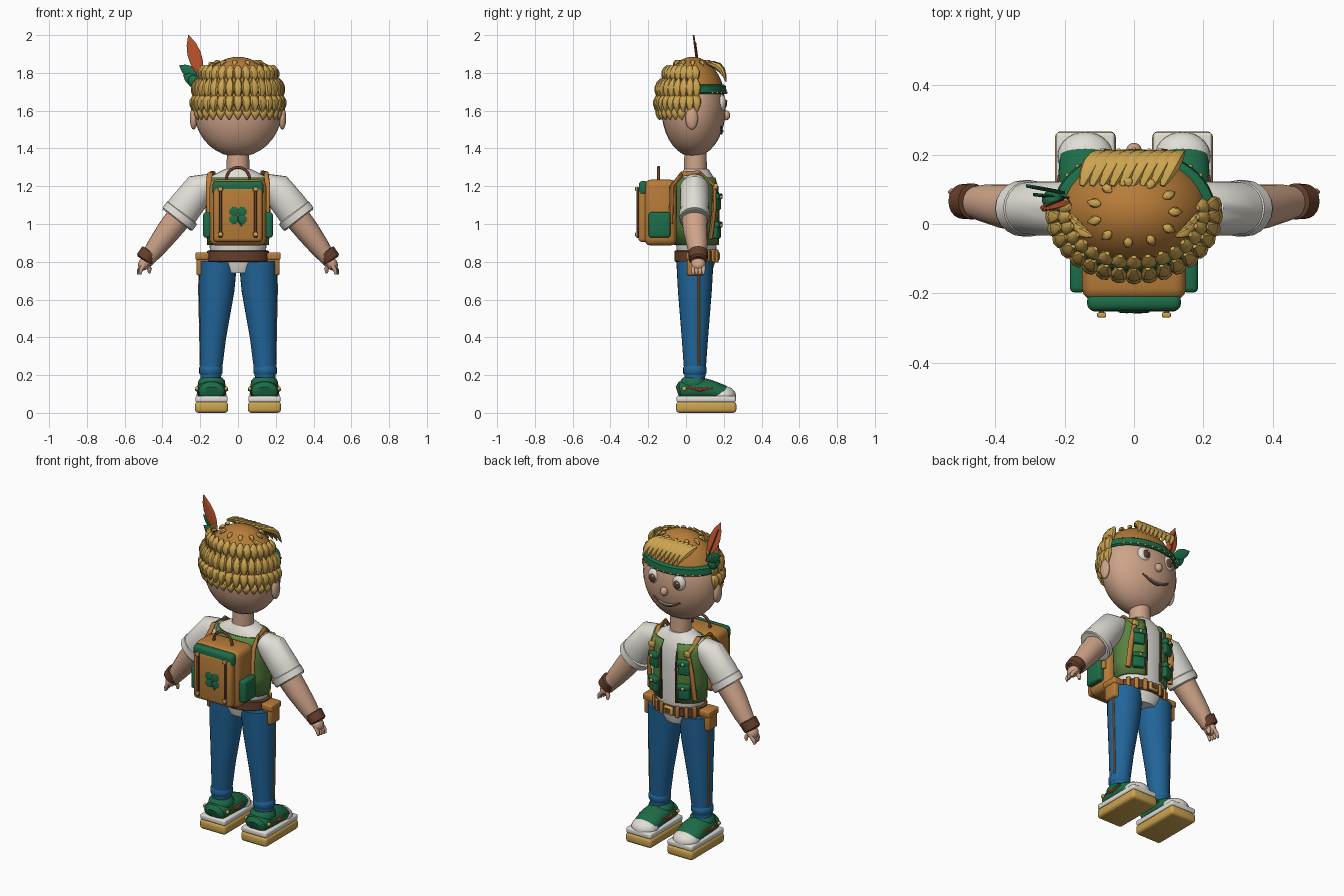
import bpy, bmesh, math
from mathutils import Vector, Matrix

cube = bpy.data.objects.get("Cube")
if cube:
    bpy.data.objects.remove(cube, do_unlink=True)


def material(name, r, g, b):
    m = bpy.data.materials.new(name)
    m.use_nodes = True
    m.diffuse_color = (r, g, b, 1)
    m.node_tree.nodes["Principled BSDF"].inputs["Base Color"].default_value = (r, g, b, 1)
    return m


skin = material("skin", 0.62, 0.37, 0.25)
leather = material("tan leather", 0.47, 0.2, 0.04)
gold = material("golden", 0.6, 0.37, 0.08)
green = material("deep green", 0.012, 0.15, 0.065)
olive = material("olive green", 0.1, 0.22, 0.05)
white = material("off white", 0.75, 0.73, 0.67)
blue = material("denim blue", 0.015, 0.13, 0.32)
brown = material("dark brown", 0.13, 0.05, 0.025)
red = material("orange red", 0.58, 0.1, 0.03)


def finish(name, bm, mat):
    bmesh.ops.recalc_face_normals(bm, faces=bm.faces[:])
    me = bpy.data.meshes.new(name)
    bm.to_mesh(me)
    bm.free()
    me.materials.append(mat)
    me.shade_smooth()
    me.set_sharp_from_angle(angle=math.radians(40))
    ob = bpy.data.objects.new(name, me)
    bpy.context.collection.objects.link(ob)
    return ob


def add_tube(bm, pts, radii, ref=(0, 1, 0), n=20, arc=None):
    """Loft elliptical rings along a path; arc=(start, end) leaves it open."""
    pts, ref, rings = [Vector(p) for p in pts], Vector(ref), []
    for i, p in enumerate(pts):
        t = (pts[min(i + 1, len(pts) - 1)] - pts[max(i - 1, 0)]).normalized()
        u = t.cross(ref).normalized()
        v = t.cross(u)
        r = radii[i] if isinstance(radii, list) else radii
        a, b = r if isinstance(r, tuple) else (r, r)
        lo, hi = arc or (0, math.tau)
        ang = [lo + (hi - lo) * k / (n - 1 if arc else n) for k in range(n)]
        rings.append([bm.verts.new(p + u * a * math.cos(w) + v * b * math.sin(w)) for w in ang])
    for lower, upper in zip(rings, rings[1:]):
        for k in range(n - 1 if arc else n):
            j = (k + 1) % n
            bm.faces.new((lower[k], lower[j], upper[j], upper[k]))
    if not arc:
        bm.faces.new(rings[0])
        bm.faces.new(rings[-1])


def tube(name, mat, pts, radii, ref=(0, 1, 0), n=20, arc=None):
    bm = bmesh.new()
    add_tube(bm, pts, radii, ref, n, arc)
    return finish(name, bm, mat)


def stack(name, mat, y, rows, n=32, arc=None):
    """Upright loft from rows of (height, x radius, y radius)."""
    return tube(name, mat, [(0, y, z) for z, a, b in rows], [(a, b) for z, a, b in rows], n=n, arc=arc)


def ball(name, mat, c, r, rot=0):
    bm = bmesh.new()
    m = Matrix.Translation(c) @ Matrix.Rotation(rot, 4, 'Y') @ Matrix.Diagonal((*r, 1))
    bmesh.ops.create_uvsphere(bm, u_segments=28, v_segments=18, radius=1, matrix=m)
    return finish(name, bm, mat)


def box(name, mat, c, size, bevel=0.008, rot=0):
    bm = bmesh.new()
    bmesh.ops.create_cube(bm, size=1, matrix=Matrix.Diagonal((*size, 1)))
    bmesh.ops.bevel(bm, geom=bm.edges[:], offset=bevel, segments=3, affect='EDGES', profile=0.5)
    bmesh.ops.transform(bm, matrix=Matrix.Translation(c) @ Matrix.Rotation(rot, 4, 'Z'), verts=bm.verts[:])
    return finish(name, bm, mat)


# head, neck and face
HC, HR = Vector((0, 0.04, 1.61)), Vector((0.235, 0.17, 0.255))


def face(x, z):
    return HC.y + HR.y * math.sqrt(1 - (x / HR.x) ** 2 - ((z - HC.z) / HR.z) ** 2)


ball("head", skin, HC, HR)
stack("neck", skin, 0.05, [(1.25, 0.062, 0.062), (1.4, 0.058, 0.058)])
ball("nose", skin, (0, 0.212, 1.575), (0.022, 0.022, 0.026))
for s in (-1, 1):
    side = "left" if s > 0 else "right"
    ball(side + "_ear", skin, (s * 0.235, 0.03, 1.56), (0.02, 0.033, 0.06))
    ex, ez = s * 0.083, 1.64
    ey = face(ex, ez)
    ball(side + "_eye", white, (ex, ey - 0.015, ez), (0.042, 0.03, 0.047))
    ball(side + "_iris", brown, (ex, ey + 0.005, ez - 0.003), (0.025, 0.014, 0.028))
    ball(side + "_eye_glint", white, (ex - 0.008, ey + 0.017, ez + 0.01), (0.006, 0.004, 0.006))
smile = [(k * 0.015, 1.485 + 0.0009 * k * k) for k in range(-6, 7)]
tube("mouth", brown, [(x, face(x, z), z) for x, z in smile], [(0.006, 0.012 - abs(k - 6) * 0.0012) for k in range(13)], (0, 0, 1), 10)
tube("teeth", white, [(x, face(x, z) + 0.005, z + 0.004) for x, z in smile[3:10]], 0.005, (0, 0, 1), 8)

# hair cap, trimmed along a sloping hairline
bm = bmesh.new()
bmesh.ops.create_uvsphere(bm, u_segments=40, v_segments=24, radius=1,
                          matrix=Matrix.Translation((0, 0.035, 1.62)) @ Matrix.Diagonal((0.228, 0.178, 0.265, 1)))
bmesh.ops.bisect_plane(bm, geom=bm.verts[:] + bm.edges[:] + bm.faces[:], plane_co=(0, 0.19, 1.74),
                       plane_no=(0, -0.14, 0.33), clear_inner=True)
finish("hair_cap", bm, leather)

# rows of overlapping hair locks
TAPER = (0.3, 0.8, 1, 0.85, 0.5, 0.08)


def add_lock(bm, a, b, out, w, bulge=0.012):
    a, b, out = Vector(a), Vector(b), Vector(out).normalized()
    pts = [a.lerp(b, k / 5) + out * bulge * math.sin(math.pi * k / 5) for k in range(6)]
    add_tube(bm, pts, [(w * t, w * 0.75 * t) for t in TAPER], out, 8)


bm = bmesh.new()
rows = [(1.84, 1.74, 0.185, 0.125, 17), (1.77, 1.65, 0.215, 0.16, 19), (1.69, 1.585, 0.222, 0.168, 19), (1.62, 1.55, 0.21, 0.155, 13)]
for r, (top, low, rx, ry, count) in enumerate(rows):
    spread = math.radians(72 if r == 3 else 98)
    for k in range(count):
        a = -math.pi / 2 + spread * (2 * k / (count - 1) - 1)
        c, d = math.cos(a), math.sin(a)
        add_lock(bm, (rx * c, 0.03 + ry * d, top), ((rx + 0.012) * c, 0.03 + (ry + 0.015) * d, low), (c, d, 0.2), 0.025)
finish("back_hair_locks", bm, gold)

# swept fringe, crown tufts and side tufts
bm = bmesh.new()
for k in range(9):
    x = -0.12 + 0.029 * k
    drop = 0.25 * x * x
    add_lock(bm, (x - 0.03, 0.11, 1.855 - drop), (x + 0.035, 0.212, 1.755 - drop), (0, 0.7, 0.7), 0.027, 0.03)
for k in range(11):
    a = math.tau * k / 11
    c, d = math.cos(a), math.sin(a)
    add_lock(bm, (0.1 * c, 0.035 + 0.075 * d, 1.862), (0.14 * c, 0.035 + 0.105 * d, 1.838), (c, d, 2), 0.014, 0.006)
for s in (-1, 1):
    for k in range(4):
        add_lock(bm, (s * (0.12 + 0.014 * k), -0.035 + 0.015 * k, 1.85 - 0.012 * k),
                 (s * (0.17 + 0.014 * k), -0.01 + 0.016 * k, 1.80 - 0.015 * k), (s, 0, 1), 0.014)
finish("fringe_and_tufts", bm, gold)

# headband, knot and feathers
stack("headband", green, 0.04, [(1.687, 0.225, 0.168), (1.695, 0.234, 0.176), (1.73, 0.23, 0.171), (1.738, 0.217, 0.16)], n=48)
for k in range(11):
    a = math.radians(35 + 11 * k)
    ball("headband_bead", gold, (0.233 * math.cos(a), 0.04 + 0.174 * math.sin(a), 1.696), (0.007, 0.007, 0.007))
ball("headband_knot", green, (-0.235, 0.07, 1.755), (0.03, 0.028, 0.035))
LEAF = [0.1, 0.6, 0.95, 1, 0.7, 0.05]


def leaf(name, mat, a, b, w):
    a, b = Vector(a), Vector(b)
    tube(name, mat, [a.lerp(b, k / 5) for k in range(6)], [(w * t, 0.005) for t in LEAF], n=10)


leaf("red_feather", red, (-0.19, 0.07, 1.76), (-0.262, 0.04, 2.0), 0.036)
leaf("green_feather_upper", green, (-0.2, 0.09, 1.77), (-0.31, 0.11, 1.84), 0.03)
leaf("green_feather_lower", green, (-0.2, 0.075, 1.74), (-0.29, 0.085, 1.79), 0.03)
tube("feather_quill", brown, [(-0.19, 0.076, 1.76), (-0.255, 0.05, 1.96)], 0.004, n=8)

# torso, vest and belt
stack("shirt", white, 0.055, [(0.74, 0.085, 0.08), (0.8, 0.14, 0.1), (0.9, 0.153, 0.108), (1.1, 0.16, 0.11),
                              (1.2, 0.175, 0.105), (1.25, 0.15, 0.09), (1.29, 0.07, 0.065)])
gap = 0.32
vest = stack("vest", olive, 0.055, [(0.89, 0.158, 0.112), (1.0, 0.162, 0.116), (1.1, 0.167, 0.118), (1.2, 0.175, 0.113), (1.245, 0.158, 0.1)],
             n=40, arc=(-math.pi / 2 + gap, 1.5 * math.pi - gap))
solid = vest.modifiers.new("thickness", 'SOLIDIFY')
solid.thickness = 0.012
solid.offset = 0
stack("belt", brown, 0.052, [(0.8, 0.158, 0.108), (0.805, 0.164, 0.114), (0.855, 0.164, 0.114), (0.86, 0.158, 0.108)])
box("belt_buckle", gold, (0, 0.168, 0.83), (0.06, 0.02, 0.05))
box("buckle_center", brown, (0, 0.176, 0.83), (0.035, 0.01, 0.027), 0.003)
for k in (-3, -2, -1, 1, 2, 3):
    a = math.pi / 2 + 0.33 * k
    box("belt_loop", leather, (0.165 * math.cos(a), 0.052 + 0.115 * math.sin(a), 0.83), (0.024, 0.018, 0.07), 0.005, a - math.pi / 2)

for s in (-1, 1):
    side = "left_" if s > 0 else "right_"

    def part(name):
        return side + name

    # vest pockets and trim
    for z in (0.965, 1.115):
        box(part("vest_pocket"), green, (s * 0.098, 0.155, z), (0.066, 0.045, 0.085), 0.01, -s * 0.35)
        box(part("pocket_flap"), green, (s * 0.099, 0.164, z + 0.032), (0.074, 0.042, 0.03), 0.007, -s * 0.35)
        ball(part("pocket_button"), gold, (s * 0.106, 0.185, z + 0.028), (0.01, 0.008, 0.01))
    tube(part("vest_edging"), brown, [(s * 0.05, 0.168, 0.89), (s * 0.052, 0.173, 1.1), (s * 0.055, 0.165, 1.2)], 0.006, n=8)
    # belt pouch
    box(part("belt_pouch"), leather, (s * 0.188, 0.05, 0.785), (0.065, 0.09, 0.115), 0.012)
    box(part("pouch_flap"), leather, (s * 0.19, 0.05, 0.83), (0.072, 0.1, 0.04), 0.01)
    # sleeve, arm, wristband and hand
    tube(part("sleeve"), white, [(s * x, 0.045, z) for x, z in ((0.14, 1.22), (0.2, 1.19), (0.28, 1.09), (0.325, 1.025))],
         [(0.05, 0.06), (0.085, 0.078), (0.09, 0.078), (0.092, 0.075)])
    tube(part("sleeve_cuff"), white, [(s * x, 0.045, z) for x, z in ((0.293, 1.062), (0.297, 1.057), (0.32, 1.027), (0.324, 1.022))],
         [(0.09, 0.075), (0.1, 0.081), (0.1, 0.081), (0.09, 0.075)])
    tube(part("arm"), skin, [(s * x, y, z) for x, y, z in ((0.3, 0.045, 1.05), (0.37, 0.05, 0.96), (0.43, 0.06, 0.88), (0.49, 0.065, 0.8))],
         [0.07, 0.064, 0.054, 0.038])
    tube(part("wristband"), brown, [(s * x, 0.065, z) for x, z in ((0.461, 0.857), (0.464, 0.852), (0.494, 0.812), (0.497, 0.807))],
         [0.04, 0.052, 0.05, 0.04])
    ball(part("palm"), skin, (s * 0.497, 0.065, 0.79), (0.03, 0.038, 0.038), s * -0.5)
    for k in range(4):
        y = 0.038 + 0.018 * k
        tube(part("finger"), skin, [(s * 0.497, y, 0.785), (s * (0.515 + 0.003 * k), y, 0.755), (s * (0.518 + 0.004 * k), y, 0.733)],
             [0.012, 0.011, 0.006], n=10)
    tube(part("thumb"), skin, [(s * 0.485, 0.075, 0.79), (s * 0.468, 0.085, 0.76), (s * 0.47, 0.088, 0.74)], [0.014, 0.012, 0.007], n=10)
    # trouser leg with cuff and side seam
    tube(part("trouser_leg"), blue, [(s * x, 0.047, z) for x, z in ((0.105, 0.8), (0.113, 0.65), (0.132, 0.4), (0.145, 0.18))],
         [(0.1, 0.098), (0.094, 0.09), (0.069, 0.07), (0.054, 0.054)], n=28)
    tube(part("trouser_cuff"), blue, [(s * 0.144, 0.047, z) for z in (0.2, 0.21, 0.24, 0.25)], [0.054, 0.062, 0.062, 0.054])
    tube(part("side_seam"), leather, [(s * x, 0.067, z) for x, z in ((0.203, 0.78), (0.205, 0.65), (0.1995, 0.4), (0.197, 0.25))],
         0.006, n=8)
    # shoe
    fx = s * 0.14
    box(part("sole"), gold, (fx, 0.107, 0.03), (0.176, 0.32, 0.06), 0.018)
    box(part("midsole"), white, (fx, 0.107, 0.073), (0.17, 0.314, 0.034), 0.01)
    tube(part("shoe_upper"), green, [(fx, y, z) for y, z in ((-0.045, 0.11), (-0.03, 0.115), (0.04, 0.125), (0.12, 0.12), (0.2, 0.1), (0.25, 0.09))],
         [(0.04, 0.03), (0.068, 0.05), (0.078, 0.062), (0.079, 0.058), (0.074, 0.046), (0.04, 0.025)], (0, 0, 1), 24)
    ball(part("toe_cap"), white, (fx, 0.195, 0.09), (0.08, 0.07, 0.053))
    ball(part("tongue"), green, (fx, 0.09, 0.14), (0.05, 0.07, 0.043))
    tube(part("ankle_collar"), green, [(fx, 0.04, z) for z in (0.13, 0.145, 0.17, 0.188)], [0.066, 0.074, 0.07, 0.055])
    for d in (-1, 1):
        tube(part("shoe_stripe"), red, [(fx + d * 0.072, 0.01, 0.135), (fx + d * 0.079, 0.07, 0.122), (fx + d * 0.076, 0.14, 0.132)],
             [0.005, 0.009, 0.004], (0, 0, 1), 8)
        ball(part("shoe_stud"), gold, (fx + d * 0.077, -0.01, 0.128), (0.009, 0.013, 0.012))
    # shoulder strap
    tube(part("shoulder_strap"), leather, [(s * x, y, z) for x, y, z in ((0.15, -0.08, 1.0), (0.155, -0.075, 1.2), (0.15, -0.02, 1.265),
         (0.135, 0.07, 1.272), (0.118, 0.15, 1.2), (0.145, 0.15, 1.08), (0.152, 0.13, 0.92))], [(0.016, 0.011)] * 7, (0.2, 1, 0.3), 10)
    box(part("strap_buckle"), gold, (s * 0.12, 0.158, 1.2), (0.036, 0.02, 0.03), 0.005)
    # pack side pocket, closing strap and buckles
    box(part("pack_pocket"), green, (s * 0.162, -0.14, 0.995), (0.045, 0.115, 0.135), 0.014)
    box(part("pack_strap"), brown, (s * 0.093, -0.256, 1.06), (0.015, 0.012, 0.27), 0.004)
    for z in (0.945, 1.185):
        box(part("pack_buckle"), gold, (s * 0.093, -0.262, z), (0.026, 0.014, 0.022), 0.004)

# backpack
box("pack_body", leather, (0, -0.135, 1.06), (0.3, 0.17, 0.35), 0.035)
box("pack_front_panel", leather, (0, -0.22, 1.05), (0.26, 0.065, 0.29), 0.018)
box("pack_flap", green, (0, -0.225, 1.19), (0.27, 0.05, 0.075), 0.02)
tube("pack_handle", brown, [(0.062 * math.cos(a), -0.145, 1.235 + 0.065 * math.sin(a)) for a in [math.pi * k / 10 for k in range(11)]],
     0.008, n=10)
for a in (1, 3, 5, 7):
    ball("clover_leaf", green, (0.03 * math.cos(a * math.pi / 4), -0.253, 1.045 + 0.03 * math.sin(a * math.pi / 4)), (0.024, 0.004, 0.024))
tube("clover_stem", green, [(0, -0.254, 1.045), (0.006, -0.254, 1.01), (0.02, -0.254, 0.99)], 0.004, n=8)
